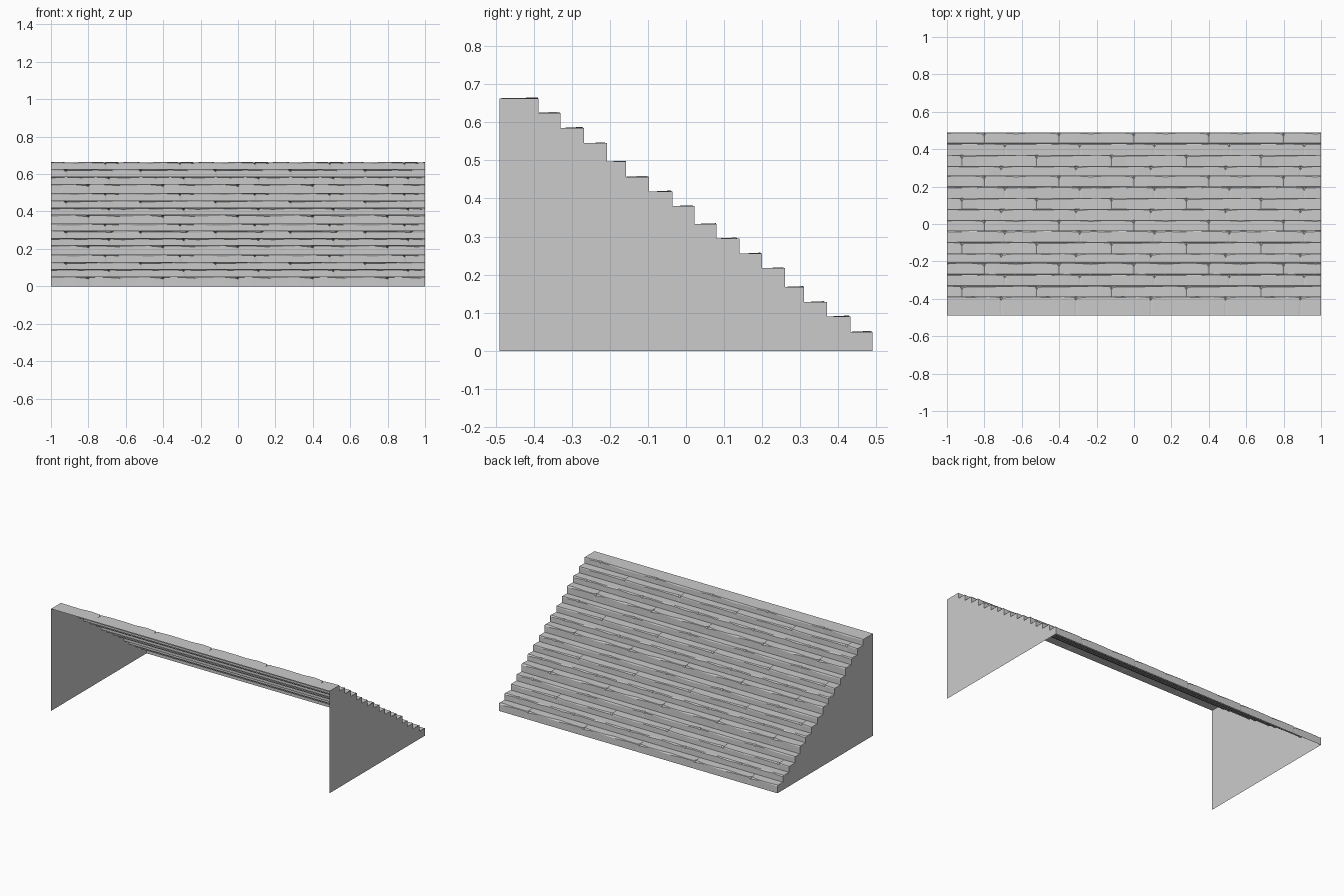
import bpy, random

if "Cube" in bpy.data.objects:
    bpy.data.objects.remove(bpy.data.objects["Cube"])

random.seed(4)

# Side profile: (front edge y, tread z) of each step, from the lowest up
STEPS = [(.49, .05), (.432, .09), (.37, .128), (.31, .168),
         (.26, .217), (.20, .255), (.14, .295), (.08, .333),
         (.022, .38), (-.035, .418), (-.097, .457), (-.157, .497),
         (-.207, .545), (-.268, .585), (-.33, .625), (-.387, .663)]
BACK = -.49
JOINTS = [0.0, .11, .28, .09]      # joint position of each course in the repeat
REPEAT = .4                        # stone pattern repeats along x


def make_object(name, verts, faces):
    mesh = bpy.data.meshes.new(name)
    mesh.from_pydata(verts, [], faces)
    mesh.update()
    obj = bpy.data.objects.new(name, mesh)
    bpy.context.collection.objects.link(obj)
    return obj


def stone_pattern():
    """Columns of one stone: (u, chamfer depth, chamfer drop, edge lift)."""
    cols = [(0.0, .022, .012, -.004)]
    for u in (.008, .075, .17, .25, .33, .39):
        cols.append((u, random.uniform(.001, .009),
                     random.uniform(.001, .009), random.uniform(-.001, .003)))
    return cols + [(REPEAT,) + cols[0][1:]]


def sample(cols, u):
    for a, b in zip(cols, cols[1:]):
        if a[0] <= u <= b[0]:
            t = (u - a[0]) / (b[0] - a[0])
            return [p + (q - p) * t for p, q in zip(a[1:], b[1:])]
    return cols[0][1:]


# Four courses of worn stones are reused up the flight
patterns = [stone_pattern() for _ in range(4)]


def stone_step(i):
    y, z = STEPS[i]
    z_low = STEPS[i - 1][1] if i else 0
    y_back = STEPS[i + 1][0] if i + 1 < len(STEPS) else BACK
    cols, joint = patterns[i % 4], JOINTS[i % 4]
    xs = {-1.0, 1.0}
    for k in range(-4, 4):
        for c in cols[:-1]:
            x = joint + k * REPEAT + c[0]
            if -.999 < x < .999:
                xs.add(round(x, 5))
    verts, faces = [], []
    for x in sorted(xs):
        depth, drop, lift = sample(cols, (x - joint) % REPEAT)
        verts += [(x, y, z_low), (x, y - depth * .15, z - drop),
                  (x, y - depth, z + lift), (x, y_back, z)]
    for n in range(len(xs) - 1):
        for j in range(3):
            a = n * 4 + j
            faces.append((a, a + 1, a + 5, a + 4)[::-1])
    make_object(f"stone_step_{i + 1:02d}", verts, faces)


for i in range(len(STEPS)):
    stone_step(i)

# Thin stepped side walls; the back and underside stay open
outline = [(BACK, 0), (STEPS[0][0], 0)]
for i, (y, z) in enumerate(STEPS):
    y_back = STEPS[i + 1][0] if i + 1 < len(STEPS) else BACK
    outline += [(y, z), (y_back, z)]
for name, x in (("right_wall", 1), ("left_wall", -1)):
    ring = list(range(len(outline)))
    make_object(name, [(x, y, z) for y, z in outline],
                [ring if x > 0 else ring[::-1]])
